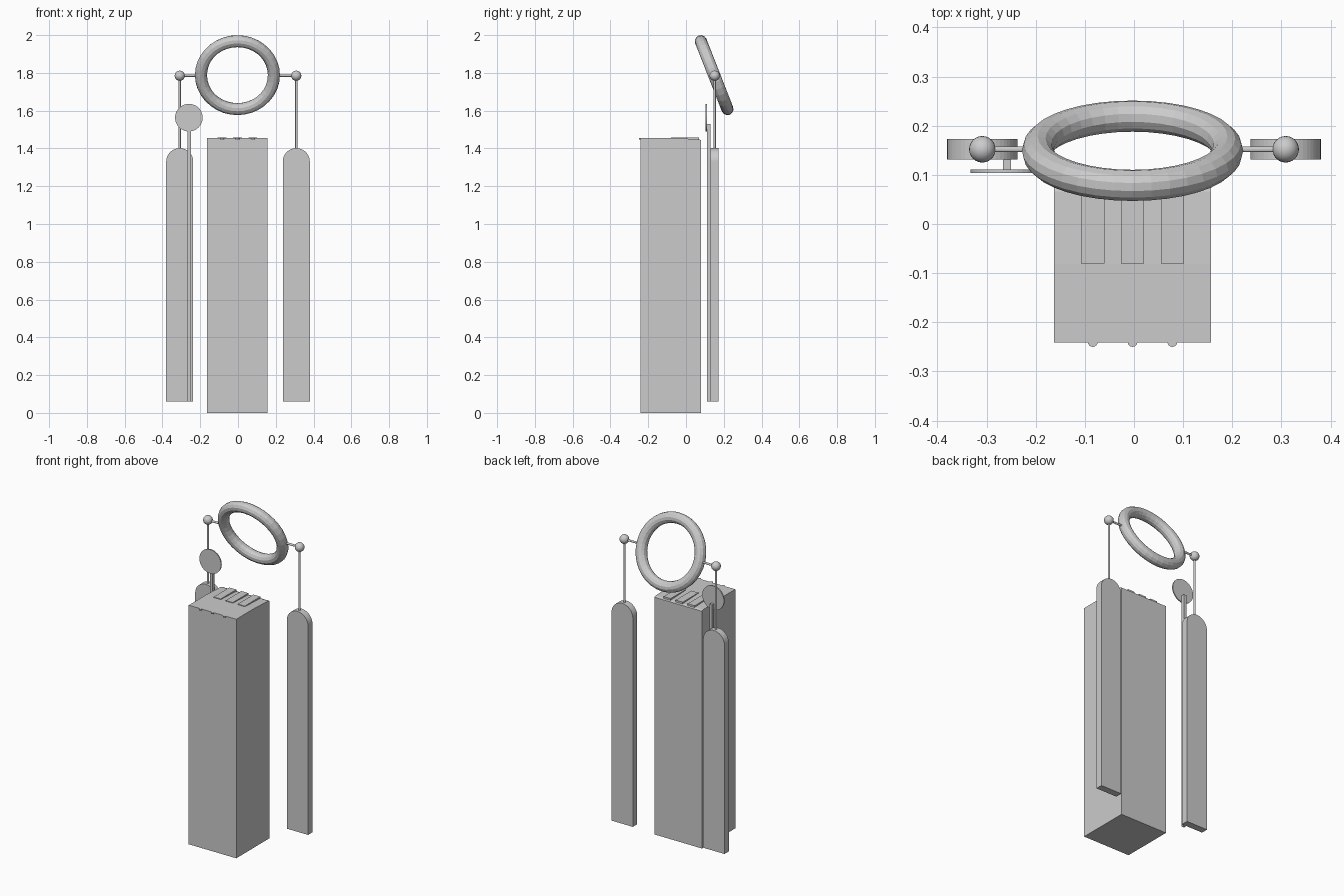
import bpy, bmesh, math
from mathutils import Matrix, Vector

if "Cube" in bpy.data.objects:
    bpy.data.objects.remove(bpy.data.objects["Cube"])


def make(name, bm):
    bmesh.ops.recalc_face_normals(bm, faces=bm.faces)
    me = bpy.data.meshes.new(name)
    bm.to_mesh(me)
    bm.free()
    ob = bpy.data.objects.new(name, me)
    bpy.context.collection.objects.link(ob)
    return ob


def prism(name, points, depth):
    """Extrude a closed outline of 3D points along the depth vector."""
    bm = bmesh.new()
    face = bm.faces.new([bm.verts.new(p) for p in points])
    ext = bmesh.ops.extrude_face_region(bm, geom=[face])
    verts = [g for g in ext["geom"] if isinstance(g, bmesh.types.BMVert)]
    bmesh.ops.translate(bm, verts=verts, vec=depth)
    return make(name, bm)


def box(name, x0, x1, y0, y1, z0, z1):
    return prism(name, [(x0, y0, z0), (x1, y0, z0), (x1, y1, z0), (x0, y1, z0)],
                 (0, 0, z1 - z0))


def rod(name, a, b, r, sides=12):
    a, b = Vector(a), Vector(b)
    d = b - a
    bm = bmesh.new()
    rot = Vector((0, 0, 1)).rotation_difference(d).to_matrix().to_4x4()
    bmesh.ops.create_cone(bm, cap_ends=True, segments=sides, radius1=r, radius2=r,
                          depth=d.length, matrix=Matrix.Translation((a + b) / 2) @ rot)
    return make(name, bm)


# Tall body, its top dropping slightly towards the back
BX = -0.003
profile = [(-0.241, 0), (0.08, 0), (0.08, 1.444), (0.066, 1.449), (-0.08, 1.455), (-0.241, 1.455)]
prism("tall_body", [(BX - 0.16, y, z) for y, z in profile], (0.32, 0, 0))

# Three level strips on top and three small studs at the front edge
for i in (-1, 0, 1):
    x = BX + i * 0.081
    box(f"top_strip_{i + 2}", x - 0.0235, x + 0.0235, -0.08, 0.07, 1.44, 1.459)
    rod(f"front_stud_{i + 2}", (x, -0.24, 1.448), (x, -0.24, 1.4555), 0.01, 16)

# Tilted ring
R, r, NU, NV = 0.193, 0.032, 36, 12
C = Vector((BX, 0.149, 1.788))
tilt = Matrix.Rotation(math.radians(21.4), 3, 'X')
bm = bmesh.new()
rings = []
for i in range(NU):
    u = math.tau * i / NU
    loop = []
    for j in range(NV):
        v = math.tau * j / NV
        d = R + r * math.cos(v)
        loop.append(bm.verts.new(C + tilt @ Vector((d * math.cos(u), r * math.sin(v), d * math.sin(u)))))
    rings.append(loop)
for i in range(NU):
    for j in range(NV):
        a, b = rings[i], rings[(i + 1) % NU]
        k = (j + 1) % NV
        bm.faces.new((a[j], b[j], b[k], a[k]))
make("tilted_ring", bm)

# Side panels, each with a post, ball and arm to the ring
PY = 0.152
for side, s in (("left", -1), ("right", 1)):
    cx, w = s * 0.3085, 0.0715
    pts = [(cx - w, 0.131, 0.06), (cx + w, 0.131, 0.06)]
    for k in range(25):
        a = math.pi * k / 24
        pts.append((cx + w * math.cos(a), 0.131, 1.33 + w * math.sin(a)))
    prism(f"{side}_panel", pts, (0, 0.042, 0))
    rod(f"{side}_post", (cx, PY, 1.38), (cx, PY, 1.785), 0.006)
    rod(f"{side}_arm", (cx, PY, 1.785), (s * 0.2, PY, 1.785), 0.006)
    bm = bmesh.new()
    bmesh.ops.create_uvsphere(bm, u_segments=24, v_segments=12, radius=0.027,
                              matrix=Matrix.Translation((cx, PY, 1.785)))
    ball = make(f"{side}_ball", bm)
    for p in ball.data.polygons:
        p.use_smooth = True

# Disc on a long stalk in front of the left panel
box("disc_stalk", -0.267, -0.25, 0.111, 0.131, 0.06, 1.53)
rod("round_disc", (-0.26, 0.104, 1.563), (-0.26, 0.111, 1.563), 0.073, 40)
